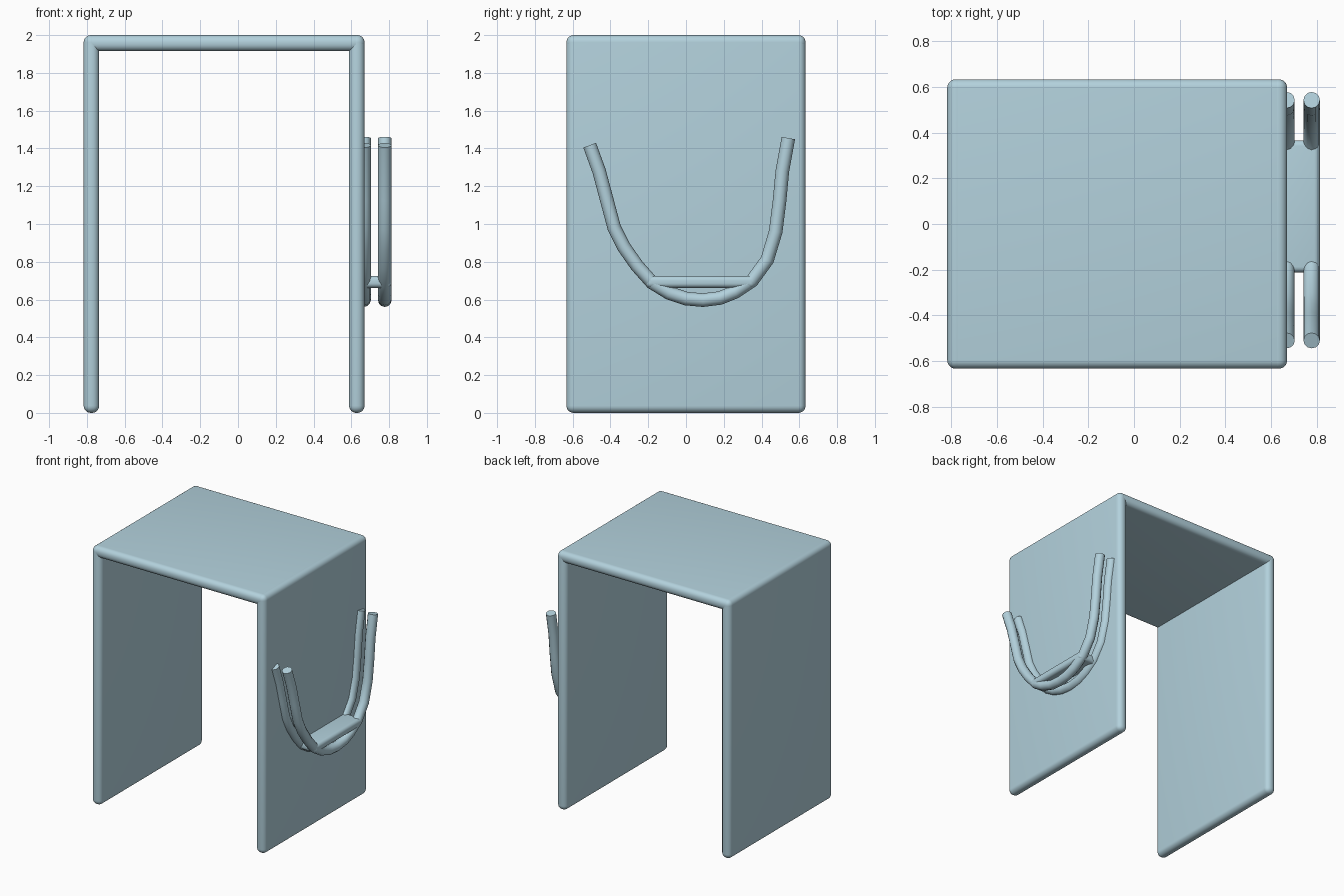
import bpy
import math

cube = bpy.data.objects.get("Cube")
if cube:
    bpy.data.objects.remove(cube, do_unlink=True)

# Single pale blue finish
paint = bpy.data.materials.new("pale_blue")
paint.use_nodes = True
colour = (0.45, 0.64, 0.72, 1)
paint.diffuse_color = colour
paint.node_tree.nodes["Principled BSDF"].inputs["Base Color"].default_value = colour


def finish(obj, name):
    obj.name = name
    obj.data.materials.append(paint)
    bpy.ops.object.select_all(action="DESELECT")
    obj.select_set(True)
    bpy.context.view_layer.objects.active = obj


def rounded_box(name, low, high, radius):
    """Box between two corners with rounded edges."""
    bpy.ops.mesh.primitive_cube_add(
        size=1, location=[(a + b) / 2 for a, b in zip(low, high)])
    obj = bpy.context.object
    obj.scale = [b - a for a, b in zip(low, high)]
    bpy.ops.object.transform_apply(location=False, rotation=False, scale=True)
    finish(obj, name)
    bevel = obj.modifiers.new("round_edges", "BEVEL")
    bevel.width = radius
    bevel.segments = 6
    bpy.ops.object.modifier_apply(modifier=bevel.name)
    bpy.ops.object.shade_smooth_by_angle(angle=math.radians(35))
    return obj


def tube(name, x, path, radius):
    """Capped round bar following a (y, z) path at a fixed x."""
    curve = bpy.data.curves.new(name, "CURVE")
    curve.dimensions = "3D"
    curve.bevel_depth = radius
    curve.bevel_resolution = 4
    curve.use_fill_caps = True
    spline = curve.splines.new("POLY")
    spline.points.add(len(path) - 1)
    for point, (y, z) in zip(spline.points, path):
        point.co = (x, y, z, 1)
    obj = bpy.data.objects.new(name, curve)
    bpy.context.collection.objects.link(obj)
    finish(obj, name)
    bpy.ops.object.convert(target="MESH")
    bpy.ops.object.shade_smooth_by_angle(angle=math.radians(40))


# Stool body: two side panels and a top
DEPTH = 0.633
LEFT, RIGHT, THICK = -0.817, 0.67, 0.082
rounded_box("right_panel", (LEFT, -DEPTH, 0), (LEFT + THICK, DEPTH, 2), 0.038)
rounded_box("left_panel", (RIGHT - THICK, -DEPTH, 0), (RIGHT, DEPTH, 2), 0.038)
rounded_box("top_panel", (LEFT, -DEPTH, 2 - THICK - 0.003), (RIGHT, DEPTH, 2), 0.038)

# Side rack: two bent bars joined by a small shelf
bar_path = [
    (-0.51, 1.417), (-0.46, 1.28), (-0.42, 1.13), (-0.38, 0.98),
    (-0.33, 0.88), (-0.26, 0.78), (-0.18, 0.69), (-0.09, 0.635),
    (0.0, 0.605), (0.09, 0.597), (0.18, 0.608), (0.26, 0.64),
    (0.35, 0.7), (0.43, 0.81), (0.475, 0.96), (0.495, 1.12),
    (0.51, 1.28), (0.542, 1.455),
]
for label, x in (("inner", 0.667), ("outer", 0.777)):
    tube(label + "_rack_bar", x, bar_path, 0.036)
rounded_box("rack_shelf", (0.64, -0.212, 0.662), (0.813, 0.366, 0.725), 0.025)
